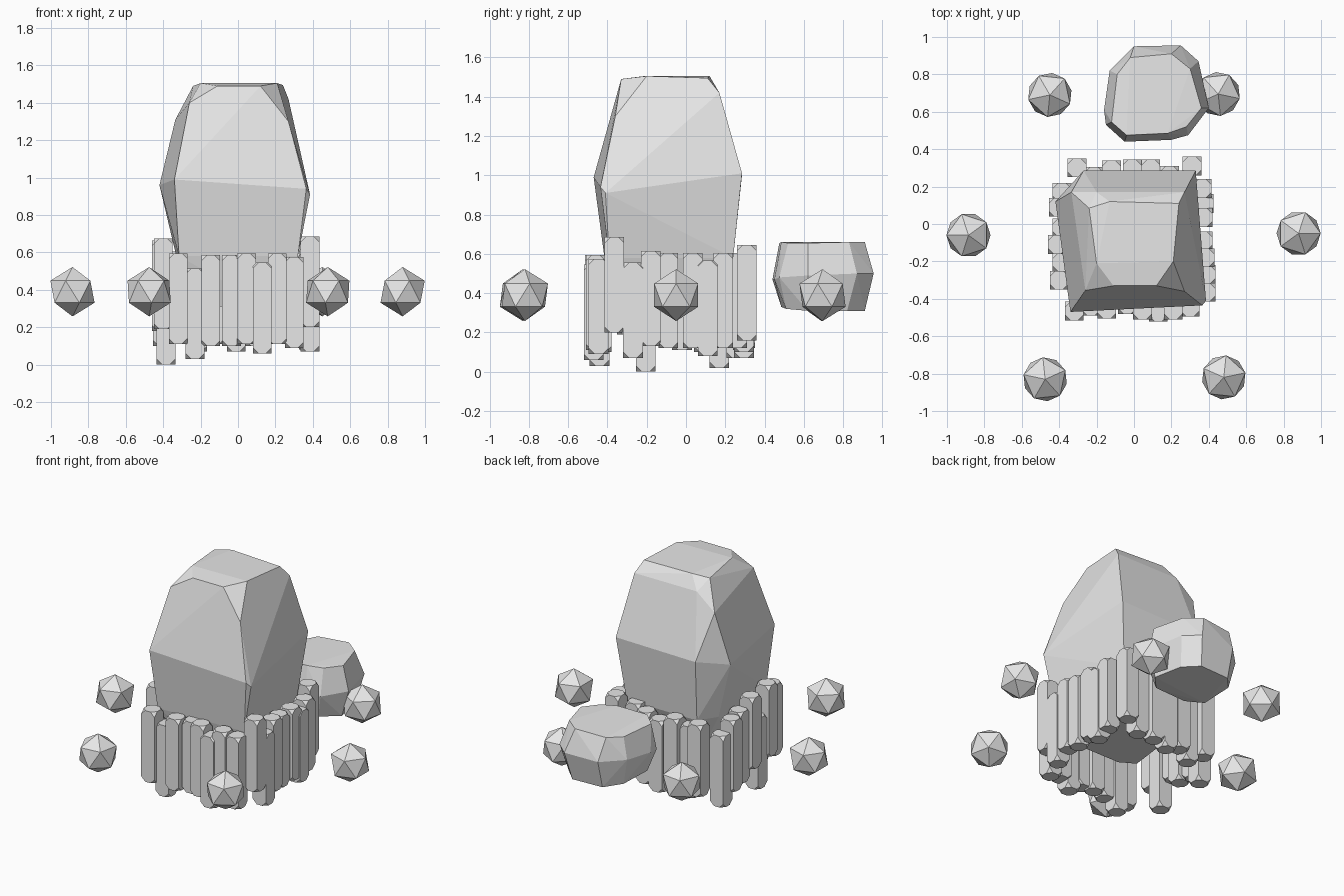
import bpy, bmesh, math
from mathutils import Matrix

grey = bpy.data.materials.new("stone_grey")
grey.diffuse_color = (0.8, 0.8, 0.8, 1)


def finish(name, bm):
    bmesh.ops.recalc_face_normals(bm, faces=bm.faces)
    mesh = bpy.data.meshes.new(name)
    bm.to_mesh(mesh)
    bm.free()
    mesh.materials.append(grey)
    obj = bpy.data.objects.new(name, mesh)
    bpy.context.collection.objects.link(obj)
    return obj


def rock(name, points):
    """Faceted boulder: hull around a few corner points."""
    bm = bmesh.new()
    for p in points:
        bm.verts.new(p)
    res = bmesh.ops.convex_hull(bm, input=bm.verts)
    loose = [v for v in bm.verts if not v.link_faces]
    bmesh.ops.delete(bm, geom=loose, context='VERTS')
    bmesh.ops.dissolve_limit(bm, angle_limit=math.radians(3),
                             verts=bm.verts, edges=bm.edges)
    return finish(name, bm)


def post(name, x, y, low):
    """Square post with clipped corners."""
    bm = bmesh.new()
    bmesh.ops.create_cube(bm, size=1)
    bmesh.ops.scale(bm, vec=(0.1, 0.1, 0.485), verts=bm.verts)
    bmesh.ops.bevel(bm, geom=list(bm.verts), offset=0.03, segments=1,
                    affect='VERTICES')
    bmesh.ops.translate(bm, vec=(x, y, low + 0.2425), verts=bm.verts)
    return finish(name, bm)


# Large tapered boulder
rock("main_boulder", [
    # flat crown
    (-0.20, -0.21, 1.505), (-0.11, -0.33, 1.49), (0.12, -0.33, 1.49),
    (0.21, -0.20, 1.505), (0.24, 0.11, 1.495), (-0.13, 0.12, 1.505),
    (-0.24, 0.085, 1.49),
    # shoulders
    (-0.26, -0.355, 1.40), (0.27, -0.36, 1.30), (0.27, 0.17, 1.42),
    (-0.20, 0.17, 1.42), (-0.335, 0.17, 1.31),
    # widest band
    (-0.34, -0.47, 0.99), (0.365, -0.435, 0.94), (0.385, -0.41, 0.91),
    (0.33, 0.285, 1.01), (-0.27, 0.285, 1.0), (-0.42, 0.12, 0.96),
    # base
    (-0.315, -0.415, 0.58), (0.32, -0.39, 0.58), (0.28, 0.24, 0.58),
    (-0.25, 0.24, 0.58), (-0.33, 0.12, 0.58),
    (-0.25, -0.27, 0.31), (-0.15, -0.33, 0.31), (0.16, -0.33, 0.31),
    (0.23, -0.25, 0.31), (0.21, 0.13, 0.31), (-0.2, 0.13, 0.31),
])

# Small boulder behind
rock("small_boulder", [
    # upper face
    (-0.02, 0.89, 0.65), (0.20, 0.91, 0.66), (0.30, 0.83, 0.66),
    (0.36, 0.62, 0.655), (0.28, 0.52, 0.655), (0.18, 0.485, 0.66),
    (-0.04, 0.475, 0.655), (-0.12, 0.545, 0.64), (-0.09, 0.80, 0.64),
    # girth
    (-0.13, 0.82, 0.50), (0.0, 0.95, 0.50), (0.25, 0.955, 0.50),
    (0.345, 0.87, 0.50), (0.40, 0.62, 0.49), (0.29, 0.475, 0.48),
    (0.20, 0.45, 0.47), (-0.05, 0.44, 0.47), (-0.15, 0.53, 0.47),
    (-0.16, 0.61, 0.48),
    # underside
    (-0.09, 0.80, 0.32), (0.0, 0.90, 0.31), (0.22, 0.91, 0.31),
    (0.31, 0.82, 0.31), (0.35, 0.62, 0.31), (0.25, 0.51, 0.32),
    (0.0, 0.485, 0.33), (-0.10, 0.56, 0.32),
])

# Fence of posts: (position along side, offset of side, lowest height)
front = [(-0.32, -0.465, 0.11), (-0.23, -0.44, 0.03), (-0.145, -0.455, 0.10),
         (-0.035, -0.43, 0.10), (0.045, -0.46, 0.11), (0.13, -0.47, 0.06),
         (0.21, -0.46, 0.11), (0.30, -0.445, 0.09)]
back = [(-0.305, 0.30, 0.12), (-0.215, 0.255, 0.07), (-0.12, 0.29, 0.11),
        (-0.01, 0.295, 0.07), (0.09, 0.295, 0.10), (0.19, 0.26, 0.12),
        (0.31, 0.31, 0.16)]
left = [(-0.30, -0.40, 0.19), (-0.205, -0.385, 0.0), (-0.11, -0.41, 0.18),
        (-0.02, -0.385, 0.11), (0.09, -0.405, 0.10), (0.17, -0.385, 0.02)]
right = [(-0.365, 0.385, 0.20), (-0.27, 0.385, 0.07), (-0.18, 0.38, 0.13),
         (-0.09, 0.37, 0.12), (0.035, 0.37, 0.12), (0.11, 0.375, 0.08),
         (0.19, 0.365, 0.12)]
for side, row in (("front", front), ("back", back)):
    for x, y, low in row:
        post(side + "_post", x, y, low)
for side, row in (("left", left), ("right", right)):
    for y, x, low in row:
        post(side + "_post", x, y, low)

# Ring of floating pebbles
for i, (x, y) in enumerate([(0.88, -0.05), (0.45, 0.695), (-0.45, 0.69),
                            (-0.885, -0.06), (-0.475, -0.83), (0.48, -0.82)]):
    bm = bmesh.new()
    bmesh.ops.create_icosphere(
        bm, subdivisions=1, radius=0.132,
        matrix=Matrix.Translation((x, y, 0.39)) @ Matrix.Rotation(i * math.pi / 3, 4, 'Z'))
    finish("floating_pebble", bm)
